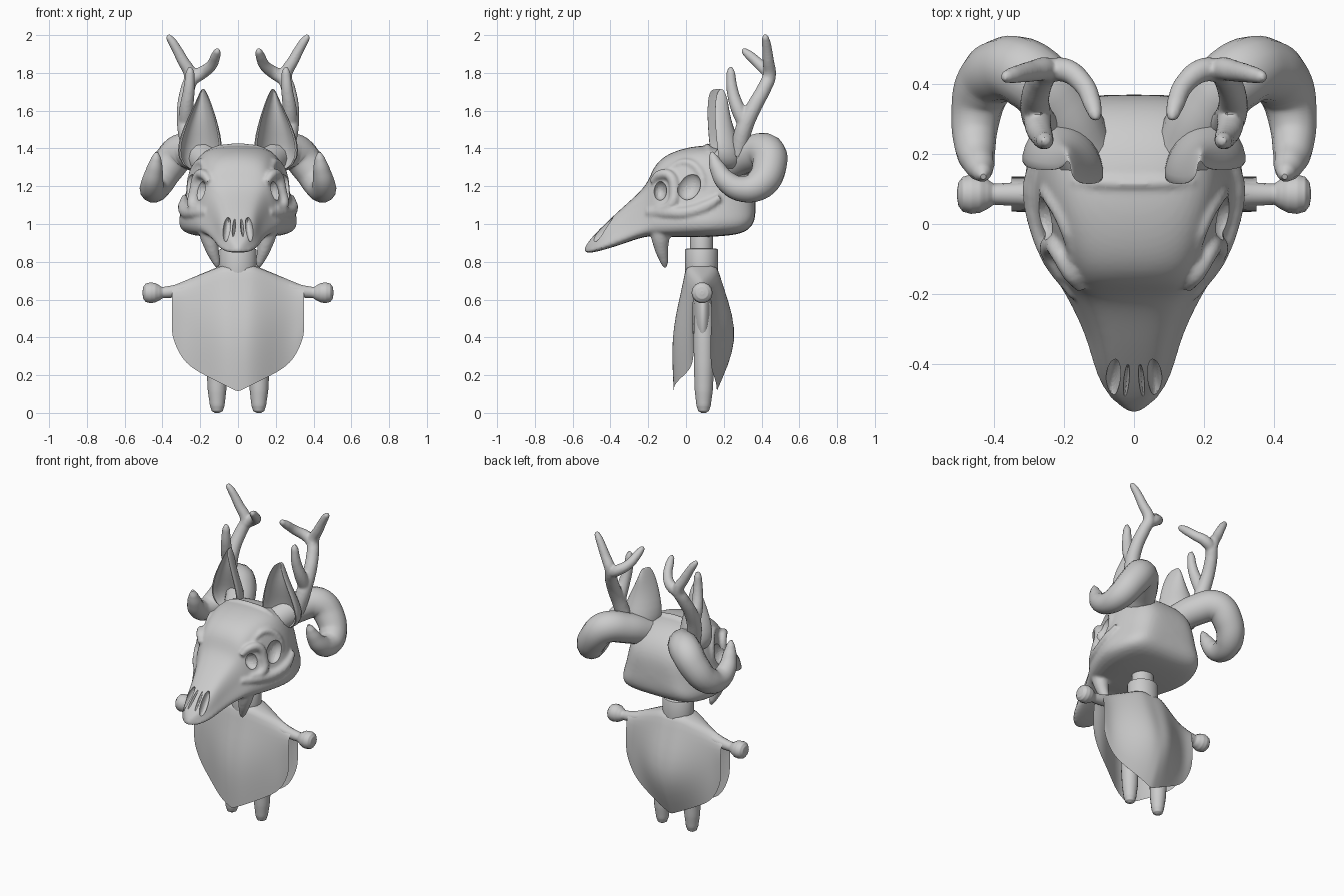
import bpy, bmesh, math

if "Cube" in bpy.data.objects:
    bpy.data.objects.remove(bpy.data.objects["Cube"])


def finish(ob, subsurf=0, mirror=False, cutters=(), angle=40):
    """Add modifiers, bake them and shade smooth."""
    bpy.ops.object.select_all(action='DESELECT')
    bpy.context.view_layer.objects.active = ob
    ob.select_set(True)
    if ob.type == 'CURVE':
        bpy.ops.object.convert(target='MESH')
        ob = bpy.context.object
    if subsurf:
        m = ob.modifiers.new("subsurf", 'SUBSURF')
        m.levels = m.render_levels = subsurf
    if mirror:
        m = ob.modifiers.new("mirror", 'MIRROR')
        m.use_mirror_merge = False
    for c in cutters:
        m = ob.modifiers.new("cut", 'BOOLEAN')
        m.operation, m.object, m.solver = 'DIFFERENCE', c, 'EXACT'
    if ob.modifiers:
        bpy.ops.object.convert(target='MESH')
    bpy.ops.object.shade_smooth_by_angle(angle=math.radians(angle))
    return bpy.context.object


def fuse(parts, voxel, rounds):
    """Melt overlapping parts into the first one as a single organic surface."""
    bpy.ops.object.select_all(action='DESELECT')
    for p in parts:
        p.select_set(True)
    bpy.context.view_layer.objects.active = parts[0]
    bpy.ops.object.join()
    m = parts[0].modifiers.new("remesh", 'REMESH')
    m.mode, m.voxel_size = 'VOXEL', voxel
    m = parts[0].modifiers.new("smooth", 'SMOOTH')
    m.factor, m.iterations = .5, rounds
    return finish(parts[0])


def loft(name, rings, closed=True):
    """Skin a list of point rings (or open rows) with quads."""
    bm = bmesh.new()
    rows = [[bm.verts.new(p) for p in r] for r in rings]
    n = len(rows[0])
    for a, b in zip(rows, rows[1:]):
        for i in range(n if closed else n - 1):
            j = (i + 1) % n
            bm.faces.new((a[i], a[j], b[j], b[i]))
    if closed:
        bm.faces.new(rows[0])
        bm.faces.new(rows[-1])
    bmesh.ops.recalc_face_normals(bm, faces=bm.faces)
    me = bpy.data.meshes.new(name)
    bm.to_mesh(me)
    bm.free()
    ob = bpy.data.objects.new(name, me)
    bpy.context.collection.objects.link(ob)
    return ob


def tube(name, pts, mirror=True):
    """Smooth tapered tube through (x, y, z, radius) points."""
    cu = bpy.data.curves.new(name, 'CURVE')
    cu.dimensions = '3D'
    cu.bevel_depth, cu.bevel_resolution = 1.0, 5
    cu.resolution_u, cu.use_fill_caps = 6, True
    sp = cu.splines.new('BEZIER')
    sp.radius_interpolation = 'LINEAR'
    sp.bezier_points.add(len(pts) - 1)
    for bp, p in zip(sp.bezier_points, pts):
        bp.co, bp.radius = p[:3], p[3]
        bp.handle_left_type = bp.handle_right_type = 'AUTO'
    ob = bpy.data.objects.new(name, cu)
    bpy.context.collection.objects.link(ob)
    return finish(ob, mirror=mirror, angle=50)


def cutter(loc, scale, rot=(0, 0, 0)):
    bpy.ops.mesh.primitive_uv_sphere_add(segments=24, ring_count=16, location=loc, rotation=rot)
    ob = bpy.context.object
    ob.name, ob.scale, ob.hide_render = "cutter", scale, True
    return ob


# Head: cross-sections along y as (y, half width, top z, bottom z)
half = [(0, 1), (.4, .985), (.68, .9), (.82, .66), (.88, .45), (.97, .26), (1.01, .13), (.87, 0), (0, 0)]
outline = half + [(-x, t) for x, t in half[-2:0:-1]]
sections = [(-.54, .01, .872, .85), (-.5, .07, .93, .846), (-.43, .11, 1.0, .865), (-.34, .132, 1.085, .892),
            (-.26, .166, 1.155, .922), (-.2, .198, 1.22, .935), (-.175, .215, 1.3, .935), (-.12, .245, 1.36, .93),
            (-.04, .28, 1.395, .93), (.05, .31, 1.415, .93), (.13, .32, 1.418, .932), (.22, .3, 1.4, .938),
            (.3, .265, 1.35, .95), (.35, .215, 1.28, .985), (.37, .14, 1.2, 1.04)]
head = finish(loft("skull_head", [[(x * w, y, zb + t * (zt - zb)) for x, t in outline]
                                  for y, w, zt, zb in sections]), subsurf=2)

# Bony ridges and fangs, melted into the head
ridges = [
    tube("brow_ridge", [(.15, -.18, 1.22, .018), (.18, -.14, 1.26, .026), (.21, -.085, 1.255, .028),
                        (.228, -.06, 1.18, .03), (.24, -.08, 1.1, .028), (.2, -.15, 1.08, .02)]),
    tube("temple_ridge", [(.17, -.1, 1.285, .016), (.195, 0, 1.325, .023), (.23, .07, 1.28, .026),
                          (.25, .09, 1.2, .024), (.25, .06, 1.12, .016)]),
    tube("cheek_arch", [(.16, -.2, 1.06, .025), (.225, -.1, 1.06, .036), (.268, 0, 1.06, .034),
                        (.285, .1, 1.09, .034), (.28, .18, 1.14, .02)]),
    tube("forehead_rim", [(-.17, .12, 1.375, .014), (-.1, .118, 1.4, .018), (0, .115, 1.408, .018),
                          (.1, .118, 1.4, .018), (.17, .12, 1.375, .014)], mirror=False),
    tube("fang", [(.155, -.135, .98, .058), (.15, -.135, .93, .05), (.138, -.13, .87, .037),
                  (.115, -.115, .8, .023), (.106, -.11, .77, .01)])]
head = fuse([head] + ridges, .0095, 3)

# Eye sockets, temple hollows and paired nose slits
cuts = []
for s in (-1, 1):
    cuts += [cutter((s * .22, -.14, 1.178), (.07, .038, .054)),
             cutter((s * .265, .015, 1.2), (.05, .06, .075), (math.radians(-25), 0, 0)),
             cutter((s * .06, -.44, .972), (.021, .085, .036), (math.radians(46), 0, s * .15)),
             cutter((s * .022, -.45, .985), (.008, .07, .02), (math.radians(46), 0, s * .1))]
finish(head, cutters=cuts, angle=35)
for c in cuts:
    bpy.data.objects.remove(c)

# Ears: hollow crescent sections as (z, inner x, outer x, front y, depth)
ear_rows = [(1.28, .12, .27, .15, .13), (1.35, .085, .328, .135, .17), (1.43, .078, .322, .125, .16),
            (1.52, .1, .29, .118, .125), (1.6, .125, .25, .116, .105), (1.67, .152, .215, .12, .09),
            (1.705, .17, .2, .135, .05), (1.715, .178, .19, .15, .02)]
arc = [(-math.cos(math.pi * k / 8), math.sin(math.pi * k / 8)) for k in range(9)]
rings = []
for z, a, b, y, d in ear_rows:
    mid, w = (a + b) / 2, (b - a) / 2
    outer = [(mid + c * w, y + .02 * (c + 1) + s * d * .88, z) for c, s in arc]
    inner = [(mid + c * w * .82, y - .008 + .02 * (c + 1) + s * d * .6, z) for c, s in arc[::-1]]
    rings.append(outer + inner)
finish(loft("ear", rings), subsurf=1, mirror=True)

# Curled horns
tube("curled_horn", [(.14, .2, 1.31, .09), (.21, .33, 1.365, .094), (.3, .425, 1.38, .098), (.375, .44, 1.3, .092),
                     (.43, .39, 1.21, .083), (.452, .3, 1.185, .069), (.453, .215, 1.225, .058),
                     (.44, .165, 1.3, .042), (.433, .145, 1.35, .026), (.43, .135, 1.38, .008)])

# Antlers: beam with tines, melted together
antler = [
    tube("antlers", [(.245, .275, 1.36, .045), (.275, .305, 1.5, .046), (.282, .36, 1.62, .041),
                     (.265, .415, 1.72, .038), (.25, .44, 1.78, .036), (.295, .435, 1.87, .03),
                     (.345, .425, 1.96, .024), (.366, .42, 1.99, .018), (.372, .42, 2.002, .008)]),
    tube("inner_tine", [(.265, .43, 1.755, .034), (.2, .44, 1.795, .035), (.145, .4, 1.835, .03),
                        (.118, .34, 1.89, .026), (.11, .31, 1.915, .019), (.108, .3, 1.928, .009)]),
    tube("front_tine", [(.277, .32, 1.52, .042), (.273, .275, 1.61, .038), (.26, .245, 1.71, .031),
                        (.254, .237, 1.8, .024), (.253, .236, 1.83, .012)])]
fuse(antler, .0075, 4)

# Neck and collar
for name, r, z0, z1 in (("neck", .062, .7, 1.0), ("collar", .088, .68, .87)):
    bpy.ops.mesh.primitive_cylinder_add(vertices=32, radius=r, depth=z1 - z0, location=(0, .082, (z0 + z1) / 2))
    bpy.context.object.name = name
    bpy.context.object.scale.x = 1.12
    m = bpy.context.object.modifiers.new("bevel", 'BEVEL')
    m.width, m.segments = .01, 2
    finish(bpy.context.object)

# Poncho: one sheet from front hem over the shoulders to back hem
steps = [0, .05, .2, .4, .6, .8, 1]
front = [.078, .09, .108, .14, .158, .157, .15]
back = [.075, .087, .118, .162, .178, .138, .078]
edge = [0, .035, .045, .05, .05, .05, .045]


def poncho_row(i, depth, sign):
    row = []
    for k in range(-14, 15):
        u = k / 14
        x = .35 * u
        top = .785 - .42 * max(0, abs(x) - .08)
        hem = .112 + .5 * abs(x) + .125 * abs(u) ** 8
        v = min(1, max(0, (abs(u) - .08) / .82))
        bump = 1 - v * v * (3 - 2 * v)
        y = .085 + sign * (edge[i] + (depth[i] - edge[i]) * bump)
        row.append((x, y, top + (hem - top) * steps[i]))
    return row


rows = [poncho_row(i, front, -1) for i in range(6, -1, -1)] + [poncho_row(i, back, 1) for i in range(7)]
finish(loft("poncho", rows, closed=False), subsurf=1, angle=60)

# Torso, arms with ball hands, and peg legs
bpy.ops.mesh.primitive_uv_sphere_add(segments=32, ring_count=16, location=(0, .09, .52))
bpy.context.object.name = "torso"
bpy.context.object.scale = (.18, .058, .24)
finish(bpy.context.object)
tube("arm", [(.03, .085, .72, .055), (.2, .085, .675, .045), (.33, .085, .645, .034), (.4, .085, .637, .03),
             (.418, .085, .636, .042), (.44, .085, .636, .053), (.465, .085, .636, .056),
             (.488, .085, .636, .05), (.501, .085, .636, .034), (.505, .085, .636, .01)])
tube("leg", [(.11, .093, 0, .012), (.11, .093, .01, .029), (.11, .093, .04, .039), (.111, .094, .12, .049),
             (.112, .095, .25, .055), (.11, .095, .4, .056), (.1, .095, .58, .05)])
